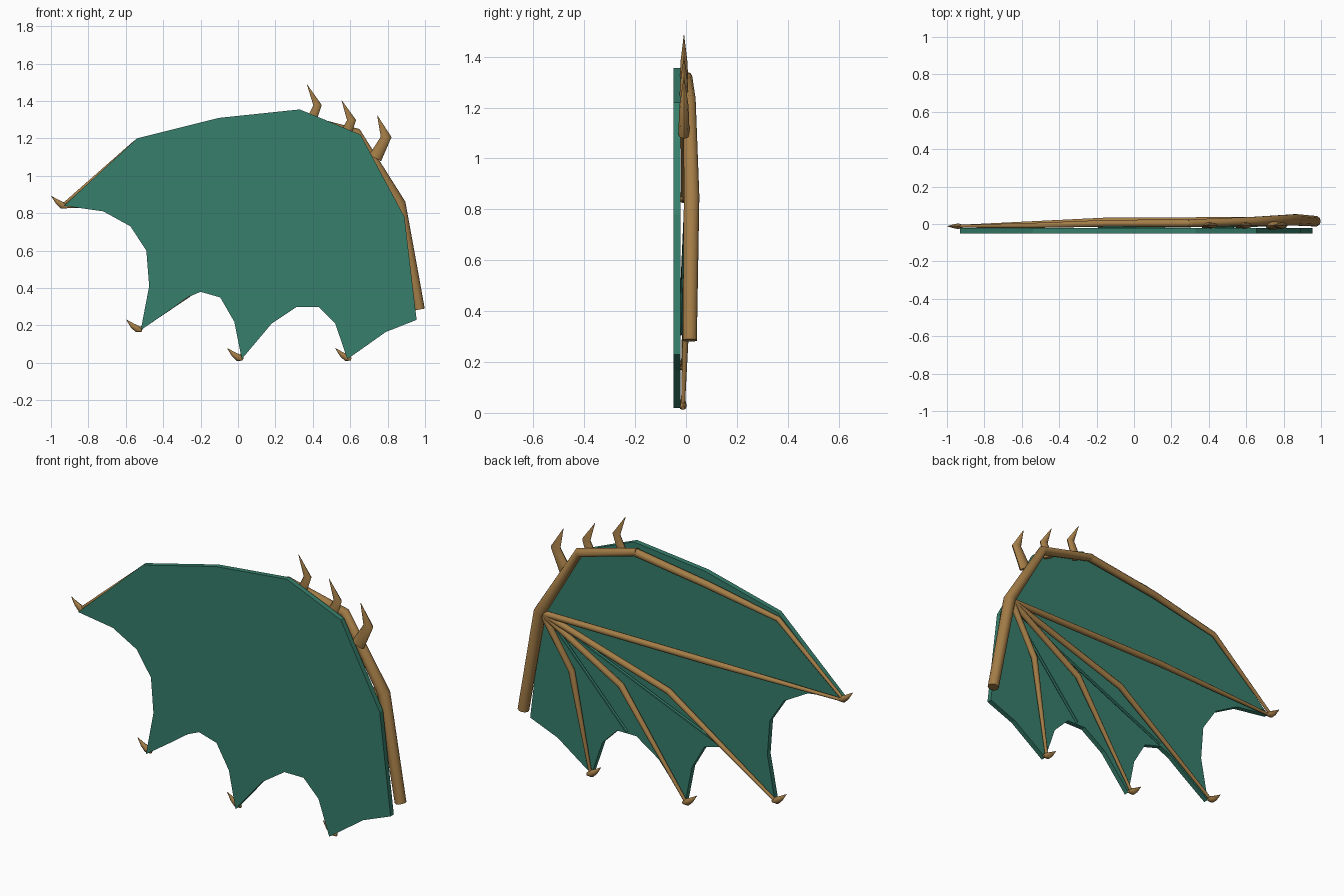
import bpy, bmesh, math
from mathutils import Vector

if "Cube" in bpy.data.objects:
    bpy.data.objects.remove(bpy.data.objects["Cube"])


def material(name, rgb):
    m = bpy.data.materials.new(name)
    m.diffuse_color = (*rgb, 1)
    m.use_nodes = True
    m.node_tree.nodes["Principled BSDF"].inputs["Base Color"].default_value = m.diffuse_color
    return m


BONE = material("tan_bone", (0.37, 0.205, 0.063))
SKIN = material("green_membrane", (0.037, 0.21, 0.147))


def finish(bm, name, mat, smooth=True):
    bmesh.ops.recalc_face_normals(bm, faces=bm.faces)
    me = bpy.data.meshes.new(name)
    bm.to_mesh(me)
    bm.free()
    me.materials.append(mat)
    ob = bpy.data.objects.new(name, me)
    bpy.context.collection.objects.link(ob)
    if smooth:
        bpy.ops.object.select_all(action='DESELECT')
        ob.select_set(True)
        bpy.context.view_layer.objects.active = ob
        bpy.ops.object.shade_smooth_by_angle(angle=math.radians(50))
    return ob


def tube(name, pts, radii, mat=BONE, depth=1.0, sides=10):
    """Tapered tube through (x, y, z) points; depth squashes it along y."""
    pts = [Vector(p) for p in pts]
    bm = bmesh.new()
    rings = []
    for i, (p, r) in enumerate(zip(pts, radii)):
        t = Vector()
        if i > 0:
            t += (p - pts[i - 1]).normalized()
        if i < len(pts) - 1:
            t += (pts[i + 1] - p).normalized()
        u = t.cross(Vector((0, 1, 0))).normalized()
        v = Vector((0, 1, 0))
        ring = []
        for k in range(sides):
            a = math.tau * k / sides
            ring.append(bm.verts.new(p + u * r * math.cos(a) + v * r * depth * math.sin(a)))
        rings.append(ring)
    for a, b in zip(rings, rings[1:]):
        for k in range(sides):
            j = (k + 1) % sides
            bm.faces.new((a[k], a[j], b[j], b[k]))
    bm.faces.new(rings[0])
    bm.faces.new(rings[-1])
    return finish(bm, name, mat)


# Wing membrane: scalloped outline given thickness along y
outline = [(-0.93, 0.84), (-0.72, 0.81), (-0.575, 0.73), (-0.49, 0.60), (-0.475, 0.41),
           (-0.52, 0.175), (-0.36, 0.285), (-0.27, 0.35), (-0.20, 0.38), (-0.095, 0.35),
           (-0.02, 0.22), (0.02, 0.02), (0.18, 0.21), (0.315, 0.30), (0.43, 0.30),
           (0.52, 0.21), (0.585, 0.02), (0.79, 0.165), (0.955, 0.23), (0.89, 0.78),
           (0.655, 1.22), (0.50, 1.285), (0.33, 1.355), (-0.10, 1.31), (-0.54, 1.20)]
bm = bmesh.new()
front = bm.faces.new([bm.verts.new((x, -0.05, z)) for x, z in outline])
ext = bmesh.ops.extrude_face_region(bm, geom=[front])
for v in ext["geom"]:
    if isinstance(v, bmesh.types.BMVert):
        v.co.y = -0.022
if not front.is_valid or len([f for f in bm.faces if len(f.verts) > 4]) < 2:
    bmesh.ops.holes_fill(bm, edges=bm.edges, sides=0)
bmesh.ops.triangulate(bm, faces=[f for f in bm.faces if len(f.verts) > 4])
finish(bm, "wing_membrane", SKIN, smooth=False)

# Arm and leading edge bone
tube("arm_bone",
     [(0.97, 0.015, 0.285), (0.865, 0.022, 0.85), (0.635, 0.014, 1.23), (0.29, 0.004, 1.32)],
     [0.029, 0.032, 0.025, 0.021])
tube("leading_edge_bone",
     [(0.31, 0.004, 1.317), (-0.13, 0.004, 1.255), (-0.55, -0.008, 1.175), (-0.94, -0.012, 0.84)],
     [0.021, 0.019, 0.014, 0.008])

# Finger bones fanning out from the elbow, each ending in a small hooked claw
hub = (0.85, 0.022, 0.845)
fingers = [((-0.15, 0.018, 0.845), (-0.935, -0.012, 0.835)),
           ((0.10, 0.008, 0.615), (-0.535, -0.012, 0.175)),
           ((0.387, 0.008, 0.57), (0.005, -0.012, 0.022)),
           ((0.684, 0.008, 0.57), (0.583, -0.012, 0.022))]
for i, (mid, tip) in enumerate(fingers, 1):
    tube(f"finger_bone_{i}", [hub, mid, tip], [0.017, 0.017, 0.008])
    x, y, z = tip
    tube(f"finger_claw_{i}",
         [(x + 0.022, y, z - 0.003), (x - 0.003, y, z + 0.006),
          (x - 0.03, y, z + 0.025), (x - 0.062, y, z + 0.056)],
         [0.008, 0.019, 0.013, 0.001], depth=0.8, sides=8)

# Thin membrane folds running from the elbow to the scallops
for i, (x, z) in enumerate([(-0.19, 0.39), (0.37, 0.31)], 1):
    tube(f"membrane_fold_{i}", [(0.84, 0.0, 0.83), (x, -0.02, z)], [0.008, 0.008], SKIN, sides=6)

# Hooked spikes along the wrist
spikes = [((0.385, 1.28), (0.425, 1.378), (0.37, 1.487), 0.028),
          ((0.575, 1.22), (0.607, 1.298), (0.555, 1.402), 0.030),
          ((0.733, 1.095), (0.792, 1.208), (0.745, 1.322), 0.036)]
for i, (a, b, c, r) in enumerate(spikes, 1):
    tube(f"wrist_spike_{i}", [(p[0], -0.008, p[1]) for p in (a, b, c)],
         [r, r * 0.8, 0.001], depth=0.62, sides=8)
